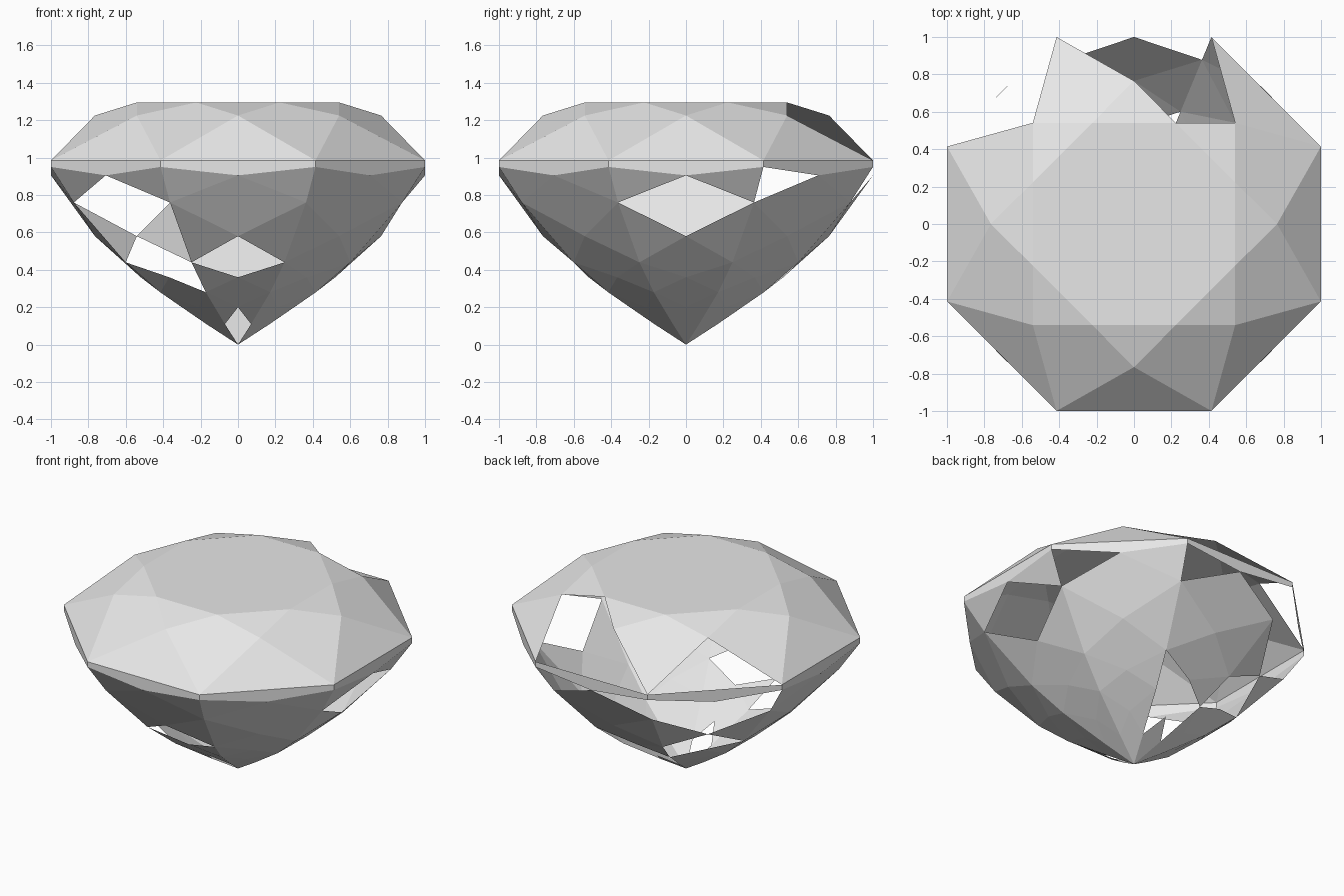
import bpy, bmesh
from math import pi, cos, sin
from mathutils import Vector

cube = bpy.data.objects.get("Cube")
if cube:
    bpy.data.objects.remove(cube)

stone = bpy.data.materials.new("pale grey stone")
stone.use_nodes = True
stone.diffuse_color = (0.8, 0.8, 0.8, 1)
stone.node_tree.nodes["Principled BSDF"].inputs["Base Color"].default_value = (0.8, 0.8, 0.8, 1)

# Rings of corners: (radius, height). Ridge rings sit between sides, side rings at their middle.
TABLE, STAR = (0.585, 1.295), (0.765, 1.225)
RIM_TOP, RIM_LOW, RIM_MID = (1.082, 0.985), (1.082, 0.95), (1.0, 0.905)
RIDGE = [(0.95, 0.76), (0.65, 0.44), (0.45, 0.28), (0.183, 0.11)]
SIDE = [RIM_MID, (0.765, 0.58), (0.52, 0.36), (0.30, 0.20)]
TIP = (0.0, 0.0)

# Open facets, as (kind, row, side); sides count anticlockwise from +x in eighths of a turn
OPEN = {
    ("crown_rim", 0, 2), ("crown_rim", 0, 3), ("crown_kite", 0, 1),
    ("low_after", 0, 2), ("low_after", 0, 3),
    ("low_before", 0, 1), ("low_before", 0, 2), ("low_before", 0, 3),
    ("diamond", 0, 0), ("diamond", 0, 3), ("diamond", 0, 5),
    ("low_before", 1, 5), ("low_after", 1, 5),
    ("diamond", 1, 3), ("diamond", 1, 5), ("diamond", 1, 6),
    ("low_after", 2, 5), ("low_before", 2, 3), ("low_before", 2, 2),
    ("diamond", 2, 2),
    ("low_before", 3, 2), ("low_after", 3, 2),
    ("diamond", 3, 6),
}


def at(ring, step):
    """Corner of a ring, step in eighths of a turn."""
    a = step * pi / 4
    return Vector((ring[0] * cos(a), ring[0] * sin(a), ring[1]))


def build(name, faces):
    """Flat-shaded object from corner lists, all facing outward."""
    bm = bmesh.new()
    for corners in faces:
        face = bm.faces.new([bm.verts.new(c) for c in corners])
        face.normal_update()
        if face.normal.dot(face.calc_center_median() - Vector((0, 0, 0.75))) < 0:
            face.normal_flip()
    bmesh.ops.remove_doubles(bm, verts=bm.verts, dist=0.001)
    mesh = bpy.data.meshes.new(name)
    bm.to_mesh(mesh)
    bm.free()
    mesh.materials.append(stone)
    bpy.context.collection.objects.link(bpy.data.objects.new(name, mesh))


crown, girdle, pavilion = [], [], []


def facet(part, kind, row, side, *corners):
    if (kind, row, side) not in OPEN:
        part.append(corners)


# Flat table on top
crown.append([at(TABLE, k + 0.5) for k in range(8)])

for k in range(8):
    lo, hi = k - 0.5, k + 0.5

    # Crown: star triangle, rim triangle, and the kite after this side
    facet(crown, "star", 0, k, at(TABLE, lo), at(TABLE, hi), at(STAR, k))
    facet(crown, "crown_rim", 0, k, at(RIM_TOP, lo), at(RIM_TOP, hi), at(STAR, k))
    facet(crown, "crown_kite", 0, k,
          at(RIM_TOP, hi), at(STAR, k + 1), at(TABLE, hi), at(STAR, k))

    # Girdle band, deeper at the middle of each side
    facet(girdle, "band", 0, k, at(RIM_TOP, lo), at(RIM_TOP, hi),
          at(RIM_LOW, hi), at(RIM_MID, k), at(RIM_LOW, lo))

    # Pavilion: rows of diamonds with a triangle on either flank
    uppers = [RIM_LOW] + RIDGE[:-1]
    lowers = SIDE[1:] + [TIP]
    for row in range(4):
        top, ridge = SIDE[row], RIDGE[row]
        facet(pavilion, "low_before", row, k, at(uppers[row], lo), at(top, k), at(ridge, lo))
        facet(pavilion, "low_after", row, k, at(uppers[row], hi), at(top, k), at(ridge, hi))
        facet(pavilion, "diamond", row, k,
              at(top, k), at(ridge, hi), at(lowers[row], k), at(ridge, lo))

build("crown", crown)
build("girdle", girdle)
build("pavilion", pavilion)
